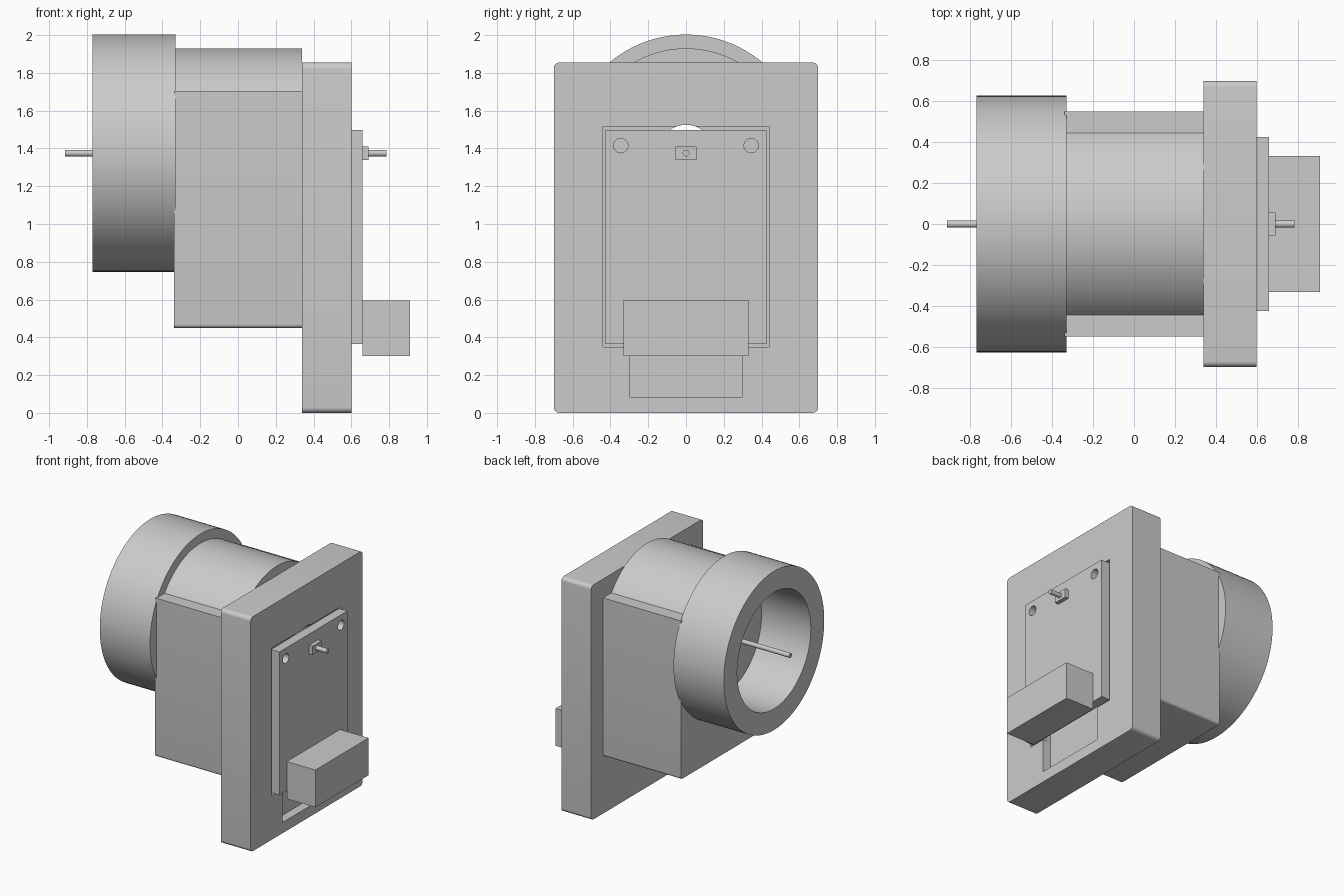
import bpy, bmesh, math
from mathutils import Matrix

default = bpy.data.objects.get("Cube")
if default:
    bpy.data.objects.remove(default, do_unlink=True)

AXIS_Z = 1.375  # height of the shared bore axis

grey = bpy.data.materials.new("plain grey")
grey.use_nodes = True
grey.diffuse_color = (0.6, 0.6, 0.6, 1)
grey.node_tree.nodes["Principled BSDF"].inputs["Base Color"].default_value = (0.6, 0.6, 0.6, 1)


def finish(name, bm):
    bmesh.ops.recalc_face_normals(bm, faces=bm.faces)
    mesh = bpy.data.meshes.new(name)
    bm.to_mesh(mesh)
    bm.free()
    mesh.materials.append(grey)
    obj = bpy.data.objects.new(name, mesh)
    bpy.context.scene.collection.objects.link(obj)
    return obj


def prism(name, outline, x0, x1):
    """Extrude a (y, z) outline along x."""
    bm = bmesh.new()
    face = bm.faces.new([bm.verts.new((x0, y, z)) for y, z in outline])
    new = bmesh.ops.extrude_face_region(bm, geom=[face])["geom"]
    bmesh.ops.translate(bm, vec=(x1 - x0, 0, 0),
                        verts=[v for v in new if isinstance(v, bmesh.types.BMVert)])
    return finish(name, bm)


def arc(y, z, r, a0, a1, steps):
    return [(y + r * math.cos(math.radians(a0 + (a1 - a0) * i / steps)),
             z + r * math.sin(math.radians(a0 + (a1 - a0) * i / steps)))
            for i in range(steps + 1)]


def box(name, x0, x1, half_y, z0, z1):
    return prism(name, [(-half_y, z0), (half_y, z0), (half_y, z1), (-half_y, z1)], x0, x1)


def cylinder(name, x0, x1, r, y=0, z=AXIS_Z, sides=96):
    return prism(name, arc(y, z, r, 0, 360 - 360 / sides, sides - 1), x0, x1)


def cut(target, *cutters):
    for c in cutters:
        mod = target.modifiers.new(c.name, "BOOLEAN")
        mod.operation, mod.solver, mod.object = "DIFFERENCE", "EXACT", c
        c.hide_render = True
        c.hide_set(True)


def smooth(*objs):
    bpy.ops.object.select_all(action="DESELECT")
    for o in objs:
        # bake the cuts so that smoothing applies to the final surface
        if o.modifiers:
            graph = bpy.context.evaluated_depsgraph_get()
            baked = bpy.data.meshes.new_from_object(o.evaluated_get(graph))
            o.modifiers.clear()
            o.data = baked
        o.select_set(True)
        bpy.context.view_layer.objects.active = o
    bpy.ops.object.shade_smooth_by_angle(angle=math.radians(30))


# Open collar
collar = cylinder("collar", -0.77, -0.33, 0.628)
collar_bore = cylinder("collar_bore_cutter", -0.9, -0.2, 0.46)
cut(collar, collar_bore)

# Housing: square base with narrow shelves and a round top
SHELF = 1.705
R = 0.555
start = math.degrees(math.asin((SHELF - AXIS_Z) / R))
outline = (arc(-0.53, 0.47, 0.02, 180, 270, 5) + arc(0.53, 0.47, 0.02, 270, 360, 5)
           + [(0.55, SHELF)] + arc(0, AXIS_Z, R, start, 180 - start, 48) + [(-0.55, SHELF)])
housing = prism("housing", outline, -0.34, 0.34)
shaft_bore = cylinder("shaft_bore_cutter", -0.6, 0.8, 0.15)
cut(housing, shaft_bore)

# Rounded mounting plate with recesses
W, H, C = 0.7, 1.855, 0.03
corners = [(W - C, H - C, 0), (C - W, H - C, 90), (C - W, C, 180), (W - C, C, 270)]
plate = prism("mounting_plate",
              [p for y, z, a in corners for p in arc(y, z, C, a, a + 90, 6)], 0.34, 0.6)
cut(plate, shaft_bore,
    box("board_recess_cutter", 0.57, 0.7, 0.44, 0.35, 1.515),
    box("lower_recess_cutter", 0.53, 0.7, 0.3, 0.085, 0.5))

# Circuit board with two fixing holes
board = box("board", 0.585, 0.66, 0.425, 0.365, 1.497)
cut(board, *[cylinder("fixing_hole_cutter", 0.5, 0.75, 0.038, s * 0.345, 1.415, 32)
             for s in (-1, 1)])

# Parts on the board and the central pin
box("connector_block", 0.66, 0.91, 0.332, 0.3, 0.595)
box("pin_holder", 0.655, 0.692, 0.056, 1.34, 1.41)
pin = cylinder("center_pin", -0.915, 0.785, 0.018, sides=24)

smooth(collar, housing, plate, board, pin)
